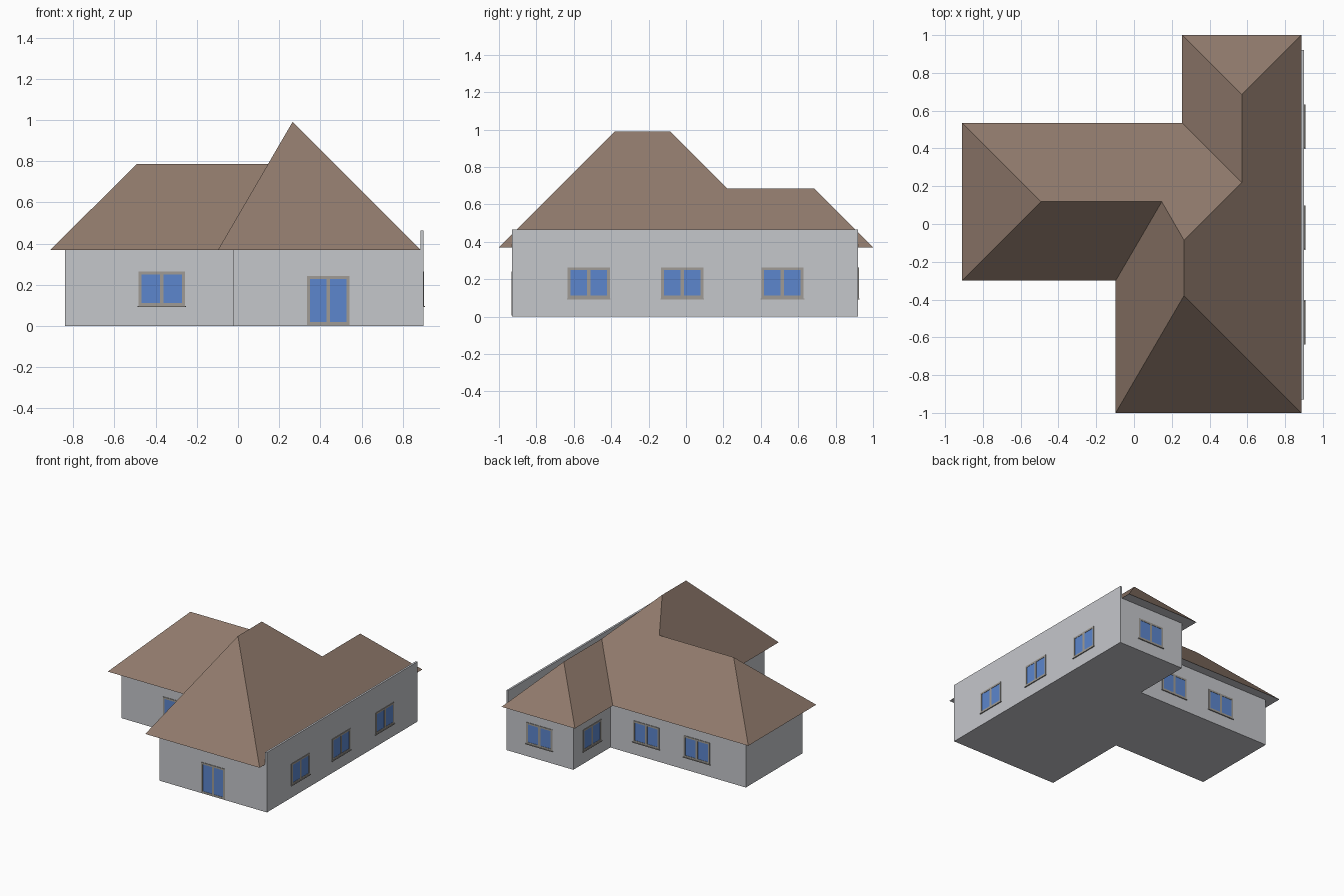
import bpy, bmesh, math
from mathutils import Matrix

if "Cube" in bpy.data.objects:
    bpy.data.objects.remove(bpy.data.objects["Cube"])


def material(name, rgb):
    m = bpy.data.materials.new(name)
    m.diffuse_color = (*rgb, 1)
    m.use_nodes = True
    m.node_tree.nodes["Principled BSDF"].inputs["Base Color"].default_value = m.diffuse_color
    return m


WALL = material("wall grey", (0.56, 0.57, 0.60))
ROOF = material("roof brown", (0.28, 0.195, 0.15))
FRAME = material("frame grey", (0.35, 0.33, 0.30))
GLASS = material("glass blue", (0.107, 0.24, 0.61))


def finish(name, bm, *mats):
    me = bpy.data.meshes.new(name)
    bm.to_mesh(me)
    bm.free()
    for m in mats:
        me.materials.append(m)
    ob = bpy.data.objects.new(name, me)
    bpy.context.collection.objects.link(ob)
    return ob


def add_box(bm, lo, hi):
    size = [b - a for a, b in zip(lo, hi)]
    mid = [(a + b) / 2 for a, b in zip(lo, hi)]
    bmesh.ops.create_cube(bm, size=1, matrix=Matrix.Translation(mid) @ Matrix.Diagonal((*size, 1)))


# House body: floor outline extruded up to the eaves
EAVE = 0.37
plan = [(-0.84, -0.23), (-0.025, -0.23), (-0.025, -0.93), (0.885, -0.93),
        (0.885, 0.92), (0.325, 0.92), (0.325, 0.465), (-0.84, 0.465)]
bm = bmesh.new()
floor = [bm.verts.new((x, y, 0)) for x, y in plan]
top = [bm.verts.new((x, y, EAVE)) for x, y in plan]
bm.faces.new(floor[::-1])
for i in range(len(plan)):
    j = (i + 1) % len(plan)
    bm.faces.new((floor[i], floor[j], top[j], top[i]))
finish("house_walls", bm, WALL)

# Fire wall along the right side, rising above the eaves
bm = bmesh.new()
add_box(bm, (0.885, -0.93, 0), (0.90, 0.92, 0.465))
finish("parapet_wall", bm, WALL)

# Hipped roof with flat soffit
pts = {
    "A": (-0.91, -0.30, EAVE), "B": (-0.097, -0.30, EAVE), "C": (-0.097, -1, EAVE),
    "D": (0.886, -1, EAVE), "E": (0.886, 1, EAVE), "F": (0.255, 1, EAVE),
    "G": (0.255, 0.535, EAVE), "H": (-0.91, 0.535, EAVE),
    "P": (-0.492, 0.118, 0.787), "Q": (0.147, 0.118, 0.787),
    "R": (0.265, -0.086, 0.991), "S": (0.265, -0.379, 0.991),
    "T": (0.571, 0.22, 0.685), "U": (0.571, 0.685, 0.685),
}
bm = bmesh.new()
v = {k: bm.verts.new(p) for k, p in pts.items()}
for face in ("APH"[::-1], "ABQP", "BCSRQ", "CDS", "DEUTRS", "EFU", "FGTU", "GHPQRT"):
    bm.faces.new([v[k] for k in face])
bm.faces.new([v[k] for k in "HGFEDCBA"]).material_index = 1
bm.normal_update()
finish("roof", bm, ROOF, WALL)


# Two-pane window; at angle 0 it faces -y
def window(name, x, y, angle, w=0.225, z0=0.098, z1=0.264, sill=True):
    place = Matrix.Translation((x, y, 0)) @ Matrix.Rotation(math.radians(angle), 4, "Z")
    h, t, d = w / 2, 0.014, -0.004
    bm = bmesh.new()
    for x0, x1 in ((-h, -h + t), (-0.009, 0.009), (h - t, h)):
        add_box(bm, (x0, d, z0), (x1, 0.002, z1))
    for a, b in ((z0, z0 + t), (z1 - t, z1)):
        add_box(bm, (-h, d, a), (h, 0.002, b))
    if sill:
        add_box(bm, (-h - 0.005, -0.008, z0 - 0.005), (h + 0.005, 0.002, z0))
    finish(name + "_frame", bm, FRAME).matrix_world = place
    bm = bmesh.new()
    add_box(bm, (-h + t, -0.0015, z0 + t), (h - t, 0.002, z1 - t))
    finish(name + "_glass", bm, GLASS).matrix_world = place


window("front_window", -0.37, -0.23, 0)
window("patio_door", 0.438, -0.93, 0, w=0.205, z0=0.005, z1=0.242, sill=False)
for i, y in enumerate((-0.52, -0.02, 0.515)):
    window(f"right_window_{i + 1}", 0.90, y, 90)
for i, (x, y) in enumerate(((0.615, 0.92), (0.015, 0.465), (-0.42, 0.465))):
    window(f"back_window_{i + 1}", x, y, 180)
window("side_window", 0.325, 0.69, 270)
